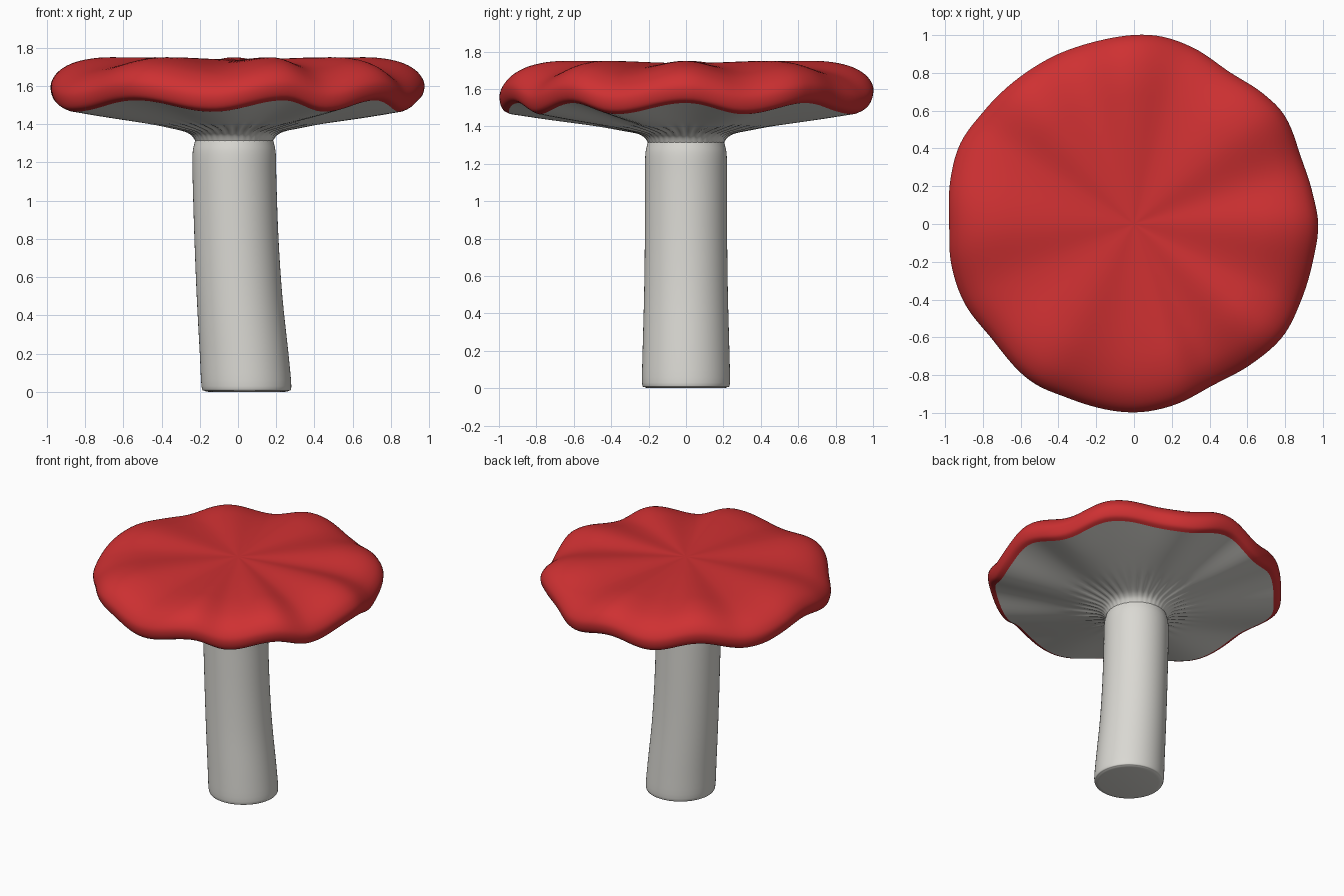
import bpy, bmesh, math

if "Cube" in bpy.data.objects:
    bpy.data.objects.remove(bpy.data.objects["Cube"])

def material(name, rgb):
    m = bpy.data.materials.new(name)
    m.diffuse_color = (*rgb, 1)
    m.use_nodes = True
    m.node_tree.nodes["Principled BSDF"].inputs["Base Color"].default_value = m.diffuse_color
    return m

RED = material("cap red", (0.62, 0.03, 0.032))
CREAM = material("stem off white", (0.70, 0.69, 0.65))
N = 160

# Outline of the cap: angle in degrees, radius
OUTLINE = [(-168, .99), (-155, .99), (-141, .967), (-123, .995), (-111, .985), (-90, .997),
           (-78, .982), (-64, .95), (-50, .967), (-37, .987), (-25, .973), (-12, .967),
           (0, .975), (9, .96), (22, .952), (36, .982), (44, .973), (58, .95), (72, .985),
           (84, 1.004), (102, .987), (114, .985), (128, .985), (144, .995), (155, 1.013),
           (166, 1.0), (180, .978)]
# Height wave of the rim: angles of the low and high points
LOW = [-98, -60, -24, 20, 72, 110, 150, 205]
HIGH = [-75, -40, 0, 43, 92, 130, 180, 236]

def catmull(a, b, c, d, t):
    return 0.5 * (2*b + (c - a)*t + (2*a - 5*b + 4*c - d)*t*t + (3*b - a - 3*c + d)*t**3)

def radius(deg):
    n = len(OUTLINE)
    deg = (deg + 168) % 360 - 168
    for i in range(n):
        a0, a1 = OUTLINE[i][0], OUTLINE[i + 1][0] if i < n - 1 else 192
        if a0 <= deg <= a1:
            p = [OUTLINE[(i + k) % n][1] for k in (-1, 0, 1, 2)]
            return catmull(*p, (deg - a0) / (a1 - a0))

def wave(deg):
    marks = sorted([(a, -1) for a in LOW] + [(a, 1) for a in HIGH])
    marks.append((marks[0][0] + 360, marks[0][1]))
    deg = (deg + 98) % 360 - 98
    for (a, u), (b, v) in zip(marks, marks[1:]):
        if a <= deg <= b:
            t = (1 - math.cos(math.pi * (deg - a) / (b - a))) / 2
            return u + (v - u) * t

def smooth_rows(rows, steps):
    out = []
    for i in range(len(rows) - 1):
        a, b = rows[max(i - 1, 0)], rows[i]
        c, d = rows[i + 1], rows[min(i + 2, len(rows) - 1)]
        for s in range(steps):
            out.append([catmull(*q, s / steps) for q in zip(a, b, c, d)])
    return out + [list(rows[-1])]

def loft(name, rings, mat, close_start=False, close_end=False):
    bm = bmesh.new()
    loops = [[bm.verts.new(p) for p in ring] for ring in rings]
    for a, b in zip(loops, loops[1:]):
        for i in range(len(a)):
            j = (i + 1) % len(a)
            bm.faces.new((a[i], a[j], b[j], b[i]))
    if close_start:
        bm.faces.new(loops[0][::-1])
    if close_end:
        bm.faces.new(loops[-1])
    me = bpy.data.meshes.new(name)
    bm.to_mesh(me)
    bm.free()
    me.materials.append(mat)
    for p in me.polygons:
        p.use_smooth = True
    ob = bpy.data.objects.new(name, me)
    bpy.context.collection.objects.link(ob)
    return ob

ANGLES = [360 * i / N for i in range(N)]
RIM = [(radius(a), wave(a)) for a in ANGLES]

# Red cap: radius factor, height, wave strength, from lower lip to centre
cap_rows = smooth_rows([(.95, 1.495, 1), (.985, 1.515, 1), (1, 1.56, 1), (.992, 1.605, 1),
                        (.95, 1.655, 1), (.87, 1.698, .9), (.75, 1.725, .75), (.6, 1.735, .5),
                        (.4, 1.738, .25), (.2, 1.738, .08), (.01, 1.738, 0)], 4)
rings = []
for f, z, w in cap_rows:
    ring = []
    for a, (r, h) in zip(ANGLES, RIM):
        t = math.radians(a)
        ring.append((f * r * math.cos(t), f * r * math.sin(t), z + .03 * w * h))
    rings.append(ring)
loft("cap", rings, RED, close_end=True)

# Pale underside with fine gill ripples near the stem: radius, height, rim blend
gill_rows = smooth_rows([(.19, 1.28, 0), (.207, 1.32, 0), (.235, 1.352, 0), (.30, 1.375, .05),
                         (.50, 1.412, .3), (.75, 1.457, .7), (.95, 1.495, 1)], 4)
rings = []
for r0, z, w in gill_rows:
    ring = []
    ripple = .005 * math.exp(-((r0 - .32) / .11) ** 2)
    for i, (a, (r, h)) in enumerate(zip(ANGLES, RIM)):
        t = math.radians(a)
        rr = r0 * (1 + (r - 1) * w)
        ring.append((rr * math.cos(t) - .02 * (1 - w), rr * math.sin(t),
                     z + .03 * w * h + ripple * math.cos(2 * math.pi * i / 4)))
    rings.append(ring[::-1])
loft("gills", rings, CREAM)

# Gently bent stem: height, radius, centre x
stem_rows = smooth_rows([(0, .2, .045), (.006, .222, .045), (.03, .235, .044), (.2, .232, .032),
                         (.5, .224, .008), (.8, .22, -.008), (1.1, .219, -.018),
                         (1.24, .218, -.02), (1.30, .208, -.02), (1.36, .19, -.02)], 4)
rings = [[(cx + r * math.cos(2 * math.pi * i / 64), r * math.sin(2 * math.pi * i / 64), z)
          for i in range(64)] for z, r, cx in stem_rows]
loft("stem", rings, CREAM, close_start=True, close_end=True)
